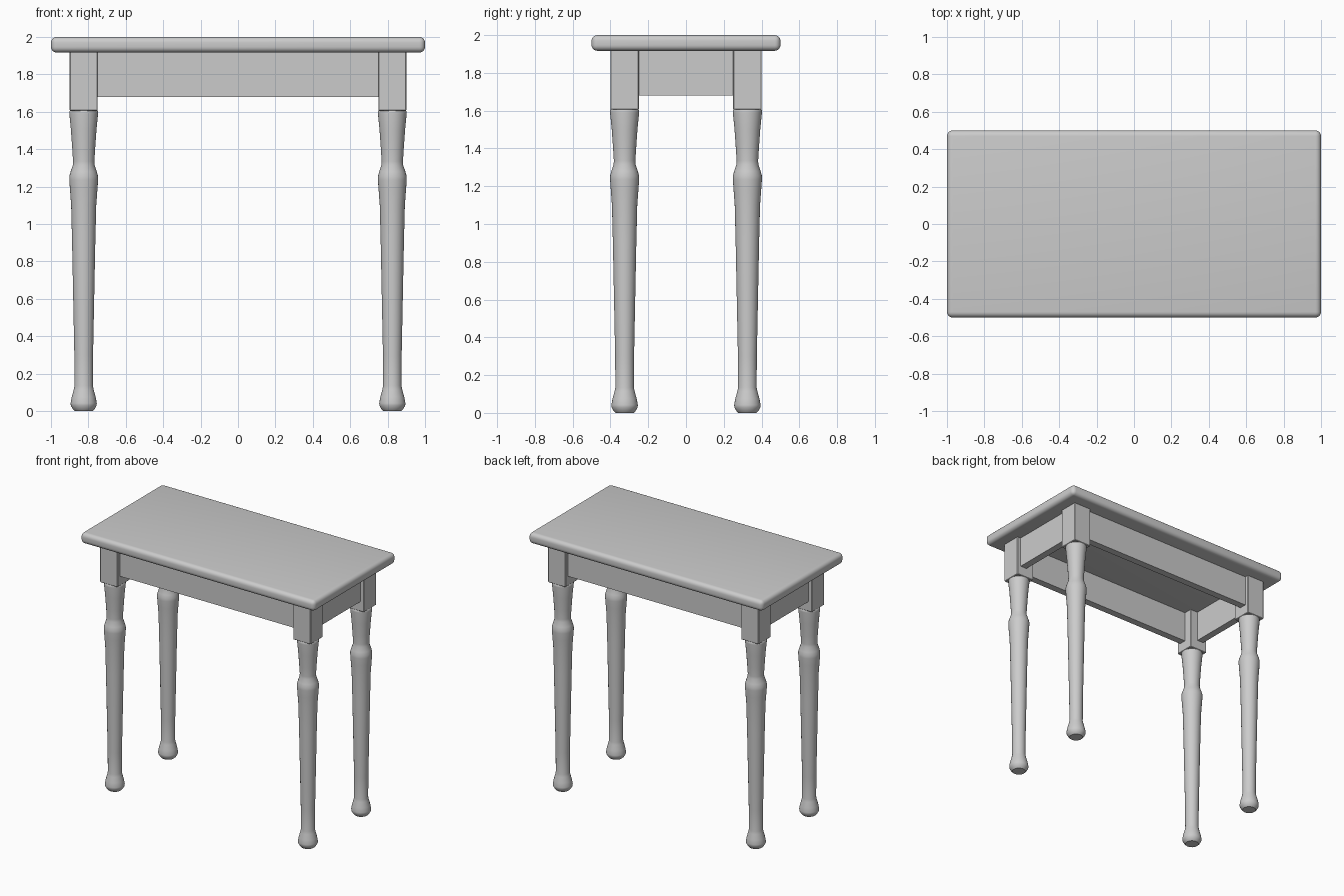
import bpy, bmesh, math

if "Cube" in bpy.data.objects:
    bpy.data.objects.remove(bpy.data.objects["Cube"])


def finish(name, bm, angle=None):
    bmesh.ops.recalc_face_normals(bm, faces=bm.faces)
    me = bpy.data.meshes.new(name)
    bm.to_mesh(me)
    bm.free()
    ob = bpy.data.objects.new(name, me)
    bpy.context.collection.objects.link(ob)
    if angle:
        bpy.ops.object.select_all(action='DESELECT')
        ob.select_set(True)
        bpy.context.view_layer.objects.active = ob
        bpy.ops.object.shade_smooth_by_angle(angle=math.radians(angle))
    return ob


def box(name, lo, hi, bevel=0, segments=1, angle=None):
    bm = bmesh.new()
    bmesh.ops.create_cube(bm, size=1)
    for v in bm.verts:
        v.co = [(a + b) / 2 + c * (b - a) for a, b, c in zip(lo, hi, v.co)]
    if bevel:
        bmesh.ops.bevel(bm, geom=bm.edges[:], offset=bevel, segments=segments,
                        profile=0.5, affect='EDGES')
    return finish(name, bm, angle)


def lathe(name, profile, x, y, sides=32):
    bm = bmesh.new()
    rings = []
    for r, z in profile:
        rings.append([bm.verts.new((x + r * math.cos(2 * math.pi * i / sides),
                                    y + r * math.sin(2 * math.pi * i / sides), z))
                      for i in range(sides)])
    for a, b in zip(rings, rings[1:]):
        for i in range(sides):
            j = (i + 1) % sides
            bm.faces.new((a[i], a[j], b[j], b[i]))
    bm.faces.new(rings[0][::-1])
    bm.faces.new(rings[-1])
    return finish(name, bm, 40)


# Table top with rounded edges
box("table_top", (-1, -0.5, 1.917), (1, 0.5, 2.0), 0.03, 5, 40)

# Turned leg silhouette (radius, height)
leg_profile = [(0.048, 0), (0.058, 0.01), (0.069, 0.03), (0.070, 0.042),
               (0.064, 0.075), (0.053, 0.115), (0.049, 0.135), (0.050, 0.3),
               (0.056, 0.6), (0.062, 0.9), (0.067, 1.1), (0.073, 1.18),
               (0.077, 1.235), (0.077, 1.255), (0.070, 1.28), (0.058, 1.315),
               (0.057, 1.335), (0.061, 1.40), (0.068, 1.50), (0.077, 1.59),
               (0.077, 1.602), (0.072, 1.608)]

# Legs with square blocks at the top
for ys, depth in ((-1, "front"), (1, "back")):
    for xs, side in ((-1, "left"), (1, "right")):
        x, y = xs * 0.825, ys * 0.325
        lathe(f"{depth}_{side}_leg", leg_profile, x, y)
        box(f"{depth}_{side}_leg_block", (x - 0.075, y - 0.075, 1.605),
            (x + 0.075, y + 0.075, 1.92), 0.004)

# Apron boards, set back slightly from the block faces
for s, name in ((-1, "front"), (1, "back")):
    box(f"{name}_apron", (-0.76, s * 0.3425 - 0.0275, 1.68),
        (0.76, s * 0.3425 + 0.0275, 1.92))
for s, name in ((-1, "left"), (1, "right")):
    box(f"{name}_apron", (s * 0.8425 - 0.0275, -0.26, 1.68),
        (s * 0.8425 + 0.0275, 0.26, 1.92))
